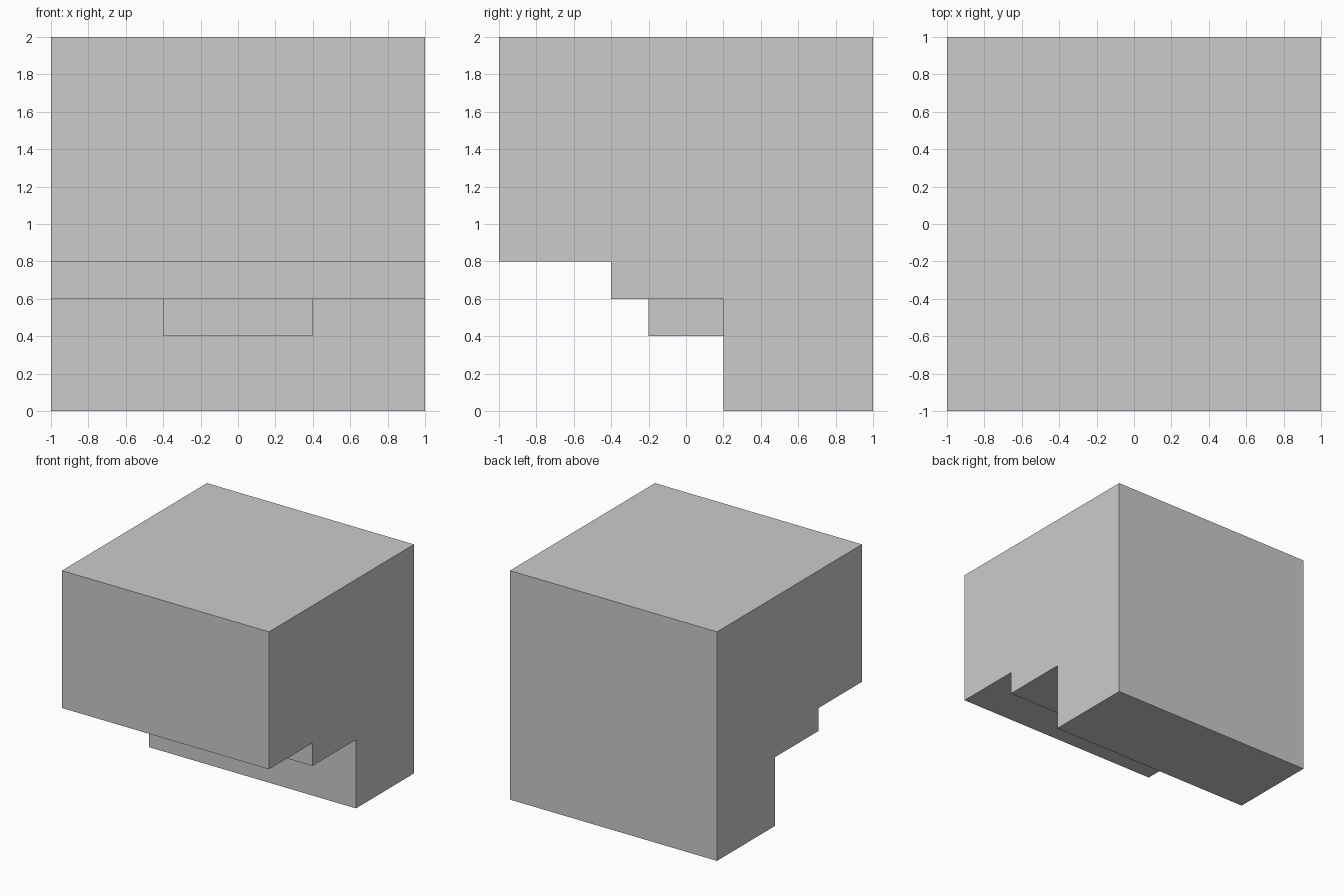
import bpy, bmesh

if "Cube" in bpy.data.objects:
    bpy.data.objects.remove(bpy.data.objects["Cube"])

def extrude_profile(name, points, half_width):
    """Extrude a (y, z) outline symmetrically along x."""
    bm = bmesh.new()
    face = bm.faces.new([bm.verts.new((-half_width, y, z)) for y, z in points])
    result = bmesh.ops.extrude_face_region(bm, geom=[face])
    verts = [v for v in result["geom"] if isinstance(v, bmesh.types.BMVert)]
    bmesh.ops.translate(bm, verts=verts, vec=(2 * half_width, 0, 0))
    bmesh.ops.recalc_face_normals(bm, faces=bm.faces)
    mesh = bpy.data.meshes.new(name)
    bm.to_mesh(mesh)
    bm.free()
    obj = bpy.data.objects.new(name, mesh)
    bpy.context.collection.objects.link(obj)
    return obj

# Main block with the stepped cut under its front
extrude_profile("stepped_block", [
    (-1, 2), (-1, 0.8), (-0.4, 0.8), (-0.4, 0.6),
    (0.2, 0.6), (0.2, 0), (1, 0), (1, 2)], 1.0)

# Small central block tucked under the step
extrude_profile("under_step_block", [
    (-0.2, 0.6), (-0.2, 0.4), (0.2, 0.4), (0.2, 0.6)], 0.4)
